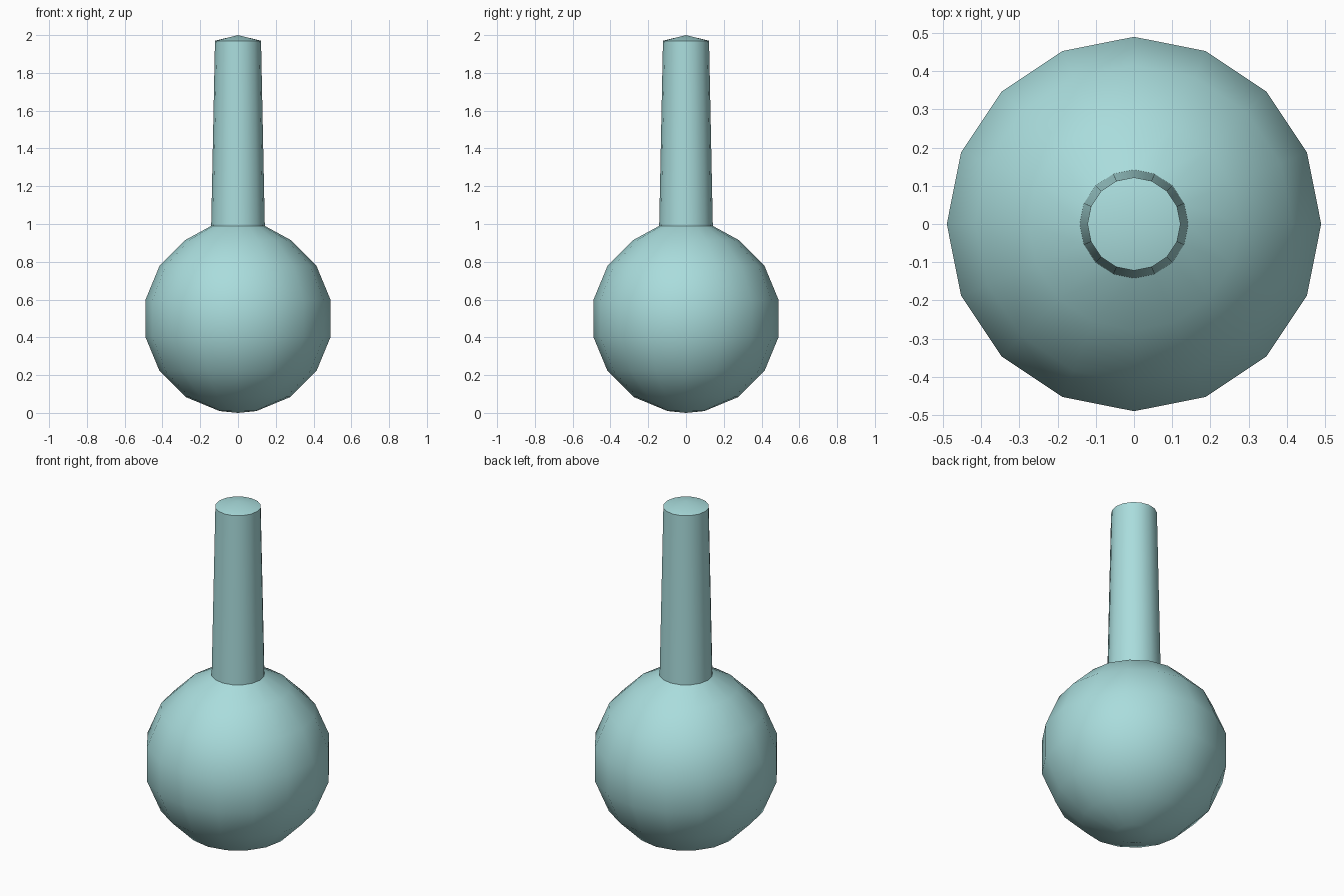
import bpy, bmesh, math

if "Cube" in bpy.data.objects:
    bpy.data.objects.remove(bpy.data.objects["Cube"])

SIDES = 16

# Round bulb profile: bottom pole, then rings at half steps of a 16-sided circle
R = 0.5
profile = [(0, 0)]
for i in range(7):
    a = math.radians(-78.75 + 22.5 * i)
    profile.append((R * math.cos(a), R + R * math.sin(a)))

# Tapered neck with a shallow conical cap
profile += [(0.142 - 0.02 * t / 3, 0.99 + 0.98 * t / 3) for t in range(4)]
profile.append((0, 2.0))

# Turn the profile around the z axis
bm = bmesh.new()
verts = [bm.verts.new((r, 0, z)) for r, z in profile]
edges = [bm.edges.new(pair) for pair in zip(verts, verts[1:])]
bmesh.ops.spin(bm, geom=verts + edges, cent=(0, 0, 0), axis=(0, 0, 1),
               angle=math.tau, steps=SIDES)
bmesh.ops.remove_doubles(bm, verts=bm.verts, dist=0.0005)
bmesh.ops.recalc_face_normals(bm, faces=bm.faces)
mesh = bpy.data.meshes.new("round_flask")
bm.to_mesh(mesh)
bm.free()

flask = bpy.data.objects.new("round_flask", mesh)
bpy.context.collection.objects.link(flask)

# Pale teal glass
glass = bpy.data.materials.new("pale_teal")
glass.diffuse_color = (0.40, 0.72, 0.72, 1)
glass.use_nodes = True
glass.node_tree.nodes["Principled BSDF"].inputs["Base Color"].default_value = glass.diffuse_color
mesh.materials.append(glass)

# Smooth bulb and neck, sharp neck base and rim
bpy.context.view_layer.objects.active = flask
flask.select_set(True)
bpy.ops.object.shade_smooth_by_angle(angle=math.radians(30))
